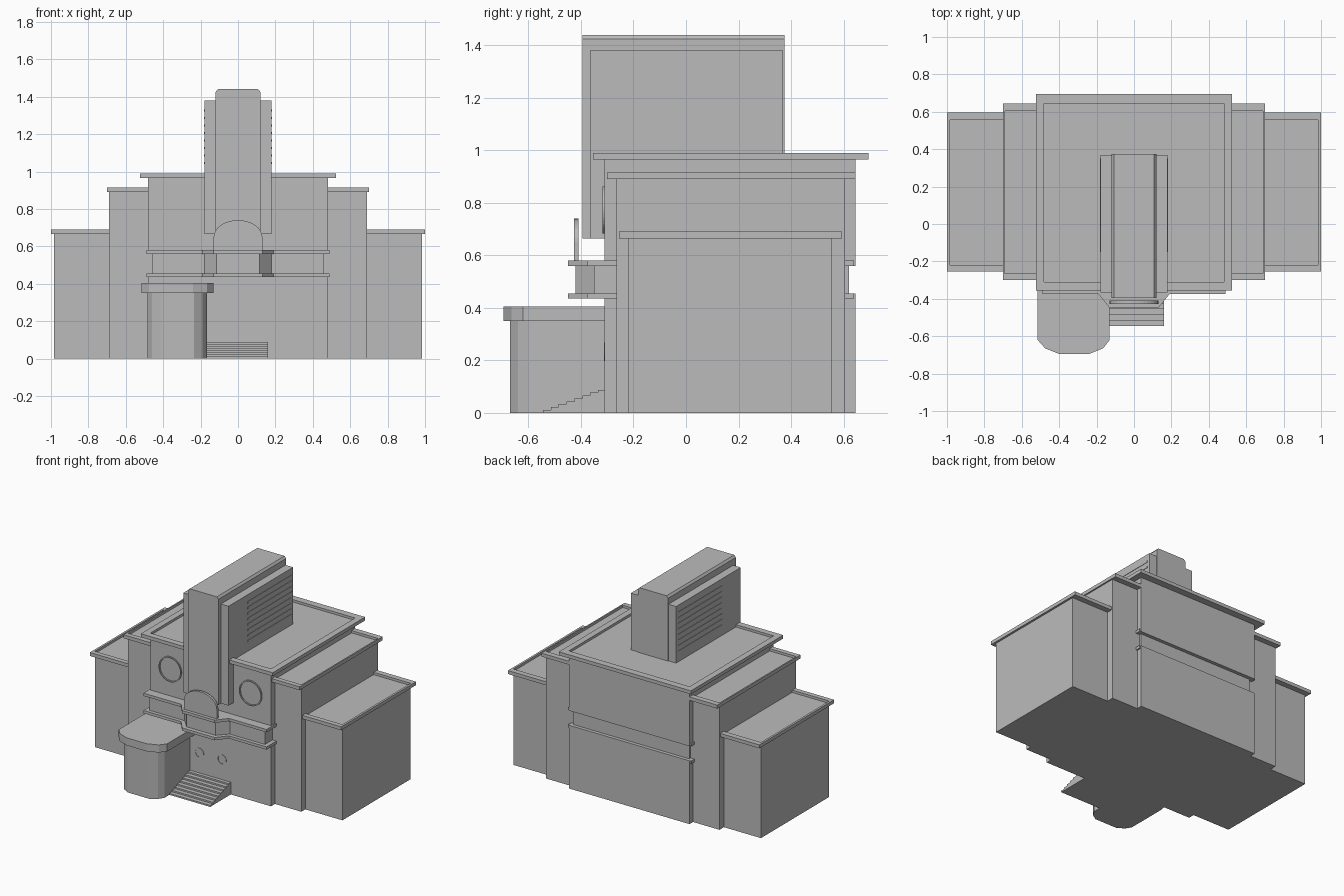
import bpy, bmesh, math
from mathutils import Vector

old = bpy.data.objects.get("Cube")
if old:
    bpy.data.objects.remove(old, do_unlink=True)

stone = bpy.data.materials.new("grey_stone")
stone.use_nodes = True
colour = (0.5, 0.5, 0.5, 1)
stone.diffuse_color = colour
stone.node_tree.nodes["Principled BSDF"].inputs["Base Color"].default_value = colour


def finish(name, bm):
    bmesh.ops.recalc_face_normals(bm, faces=bm.faces)
    mesh = bpy.data.meshes.new(name)
    bm.to_mesh(mesh)
    bm.free()
    mesh.materials.append(stone)
    obj = bpy.data.objects.new(name, mesh)
    bpy.context.scene.collection.objects.link(obj)
    return obj


def extrude(name, points, offset):
    """Solid made by sweeping a closed outline of 3D points along an offset."""
    bm = bmesh.new()
    face = bm.faces.new([bm.verts.new(p) for p in points])
    new = bmesh.ops.extrude_face_region(bm, geom=[face])["geom"]
    verts = [v for v in new if isinstance(v, bmesh.types.BMVert)]
    bmesh.ops.translate(bm, vec=Vector(offset), verts=verts)
    return finish(name, bm)


def slab(name, outline, z0, z1):
    return extrude(name, [(x, y, z0) for x, y in outline], (0, 0, z1 - z0))


def box(name, x0, x1, y0, y1, z0, z1):
    return slab(name, [(x0, y0), (x1, y0), (x1, y1), (x0, y1)], z0, z1)


def mirrored(points):
    """Complete a right-hand outline with its left-hand half."""
    return points + [(-x, y) for x, y in reversed(points)]


def rim(name, outer, inner, z0, z1):
    """Rectangular parapet with an open middle; each box is (half x, y0, y1)."""
    bm = bmesh.new()
    rings = []
    for (hx, y0, y1), z in ((outer, z0), (outer, z1), (inner, z1), (inner, z0)):
        rings.append([bm.verts.new((x, y, z)) for x, y in
                      ((-hx, y0), (hx, y0), (hx, y1), (-hx, y1))])
    for r in range(4):
        a, b = rings[r], rings[(r + 1) % 4]
        for i in range(4):
            j = (i + 1) % 4
            bm.faces.new((a[i], a[j], b[j], b[i]))
    return finish(name, bm)


def disc_ring(name, x, y, z, radius, width, depth):
    """Flat round frame facing the front."""
    bm = bmesh.new()
    n, loops = 40, []
    for r, d in ((radius, 0), (radius, depth), (radius - width, depth), (radius - width, 0)):
        loops.append([bm.verts.new((x + r * math.cos(i * math.tau / n), y - d,
                                    z + r * math.sin(i * math.tau / n))) for i in range(n)])
    for k in range(4):
        a, b = loops[k], loops[(k + 1) % 4]
        for i in range(n):
            j = (i + 1) % n
            bm.faces.new((a[i], a[j], b[j], b[i]))
    return finish(name, bm)


# Stepped blocks, each with a parapet around its roof
blocks = {
    "outer_wings": ((0.985, -0.22, 0.555), (1.0, -0.255, 0.595), 0.665),
    "middle_wings": ((0.69, -0.265, 0.605), (0.70, -0.30, 0.645), 0.89),
}
for name, (inner, outer, top) in blocks.items():
    hx, y0, y1 = inner
    box(name, -hx, hx, y0, y1, 0, top + 0.008)
    rim(name + "_parapet", outer, inner, top, top + 0.025)

# Main hall, with a recessed band between its two storeys
box("hall_lower", -0.48, 0.48, -0.31, 0.645, 0, 0.455)
box("hall_band", -0.46, 0.46, -0.31, 0.62, 0.455, 0.56)
box("hall_upper", -0.48, 0.48, -0.31, 0.645, 0.56, 0.973)
rim("hall_parapet", (0.525, -0.355, 0.695), (0.48, -0.31, 0.645), 0.965, 0.99)

# Balcony band with a projecting centre, framed by two ledges
band = mirrored([(0.46, -0.30), (0.46, -0.35), (0.18, -0.35), (0.115, -0.42)])
slab("balcony_band", band, 0.45, 0.565)
ledge = mirrored([(0.49, 0.64), (0.49, -0.375), (0.19, -0.375), (0.13, -0.45)])
for name, z in (("lower_ledge", 0.435), ("upper_ledge", 0.56)):
    slab(name, ledge, z, z + 0.02)

# Arched sign standing on the balcony
arch = [(-0.13, 0.575), (0.13, 0.575)]
for i in range(17):
    a = math.pi * i / 16
    arch.append((0.13 * math.cos(a), 0.65 + 0.09 * math.sin(a)))
extrude("arched_sign", [(x, -0.427, z) for x, z in arch], (0, 0.018, 0))

# Central tower: tall fin with softened top edges, flanked by lower fins
fin = [(-0.12, 0.665), (0.12, 0.665), (0.12, 1.425), (0.108, 1.44), (-0.108, 1.44), (-0.12, 1.425)]
extrude("tower_fin", [(x, -0.395, z) for x, z in fin], (0, 0.77, 0))
for side, s in (("left", 1), ("right", -1)):
    x0, x1 = sorted((s * 0.11, s * 0.18))
    box(side + "_tower_flank", x0, x1, -0.365, 0.37, 0.665, 1.38)
    for i in range(8):
        z = 1.04 + i * 0.04
        x0, x1 = sorted((s * 0.175, s * 0.183))
        box(f"{side}_louvre_{i + 1}", x0, x1, -0.15, 0.35, z, z + 0.012)
    disc_ring(side + "_round_window", s * 0.32, -0.31, 0.773, 0.09, 0.008, 0.008)
    disc_ring(side + "_door_porthole", s * 0.09, -0.31, 0.233, 0.035, 0.005, 0.003)

# Entrance annex and its overhanging canopy
annex = [(-0.485, -0.30), (-0.485, -0.60), (-0.46, -0.64), (-0.41, -0.67),
         (-0.235, -0.67), (-0.19, -0.64), (-0.165, -0.60), (-0.165, -0.30)]
slab("annex", annex, 0, 0.36)
canopy = [(-0.515, -0.30), (-0.515, -0.62), (-0.475, -0.665), (-0.40, -0.695),
          (-0.24, -0.695), (-0.165, -0.665), (-0.13, -0.62), (-0.13, -0.30)]
slab("annex_canopy", canopy, 0.35, 0.405)

# Front steps
steps, rise, run = 8, 0.011, 0.03
profile = [(-0.30, 0), (-0.545, 0)]
for i in range(steps):
    y = -0.545 + i * run
    profile += [(y, (i + 1) * rise), (y + run, (i + 1) * rise)]
profile[-1] = (-0.30, steps * rise)
extrude("front_steps", [(-0.165, y, z) for y, z in profile], (0.325, 0, 0))
